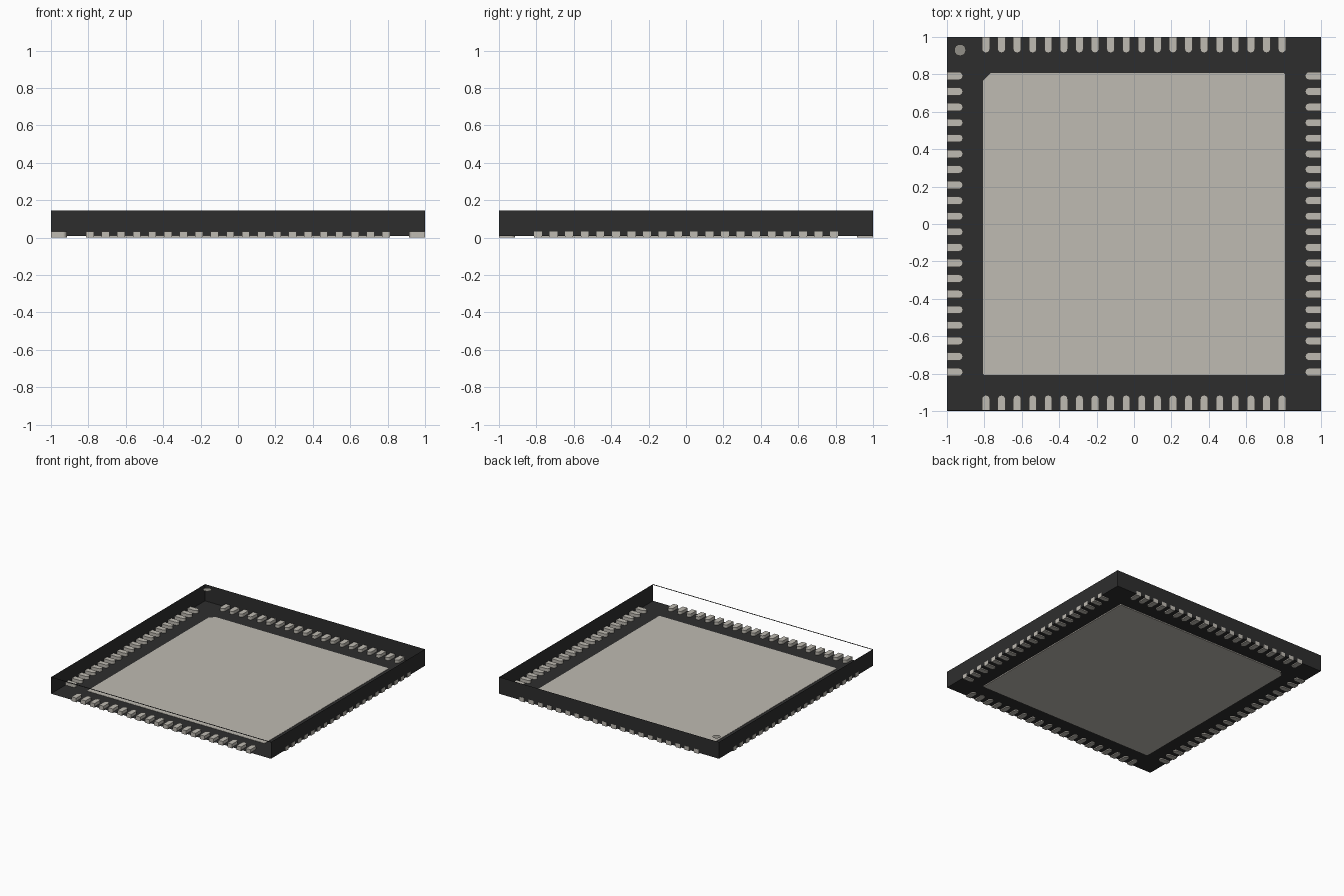
import bpy, bmesh, math
from mathutils import Matrix

cube = bpy.data.objects.get("Cube")
if cube:
    bpy.data.objects.remove(cube, do_unlink=True)


def material(name, rgb):
    m = bpy.data.materials.new(name)
    m.use_nodes = True
    m.diffuse_color = (*rgb, 1)
    bsdf = m.node_tree.nodes["Principled BSDF"]
    bsdf.inputs["Base Color"].default_value = (*rgb, 1)
    return m


BLACK = material("black_resin", (0.027, 0.027, 0.027))
METAL = material("pale_metal", (0.52, 0.495, 0.445))
GREY = material("marker_grey", (0.29, 0.28, 0.25))

HALF = 0.999        # half width of the body
FLOOR = 0.009       # underside of the body
TOP = 0.146         # upper edge of the walls
LEAD_TOP = 0.034
PITCH = 1 / 12
PER_SIDE = 20


def finish(bm, name, mat):
    bmesh.ops.recalc_face_normals(bm, faces=bm.faces)
    mesh = bpy.data.meshes.new(name)
    bm.to_mesh(mesh)
    bm.free()
    mesh.materials.append(mat)
    obj = bpy.data.objects.new(name, mesh)
    bpy.context.collection.objects.link(obj)
    return obj


def prism(bm, outline, z0, z1, matrix=Matrix()):
    """Extrude a flat outline from z0 to z1 and place it."""
    base = bm.faces.new([bm.verts.new((x, y, z0)) for x, y in outline])
    ext = bmesh.ops.extrude_face_region(bm, geom=[base], use_keep_orig=True)
    top = [v for v in ext["geom"] if isinstance(v, bmesh.types.BMVert)]
    bmesh.ops.translate(bm, verts=top, vec=(0, 0, z1 - z0))
    bmesh.ops.transform(bm, verts=list(base.verts) + top, matrix=matrix)


def arc(cx, cy, r, start, end, steps):
    angles = [math.radians(start + (end - start) * i / steps) for i in range(steps + 1)]
    return [(cx + r * math.cos(a), cy + r * math.sin(a)) for a in angles]


# Body: open tray, with the top and the front wall left out
bm = bmesh.new()
bmesh.ops.create_cube(bm, size=1)
bmesh.ops.scale(bm, verts=bm.verts, vec=(2 * HALF, 2 * HALF, TOP - FLOOR))
bmesh.ops.translate(bm, verts=bm.verts, vec=(0, 0, (TOP + FLOOR) / 2))
bm.normal_update()
gone = [f for f in bm.faces if f.normal.z > 0.9 or f.normal.y < -0.9]
bmesh.ops.delete(bm, geom=gone, context="FACES")
finish(bm, "package_body", BLACK)

# Thin rim over the open front
bm = bmesh.new()
e = 0.004
prism(bm, [(-HALF, -HALF), (HALF, -HALF), (HALF, -HALF + e), (-HALF, -HALF + e)], TOP - e, TOP)
finish(bm, "front_rim", BLACK)

# Leads: one row with rounded inner ends, turned to each side
w = 0.021
lead = [(-w, -1), (w, -1)] + arc(0, -0.915 - w, w, 0, 180, 10)
for side, name in enumerate(("front", "left", "back", "right")):
    bm = bmesh.new()
    turn = Matrix.Rotation(side * math.pi / 2, 4, "Z")
    for i in range(PER_SIDE):
        x = (i - (PER_SIDE - 1) / 2) * PITCH
        prism(bm, lead, 0, LEAD_TOP, turn @ Matrix.Translation((x, 0, 0)))
    finish(bm, name + "_leads", METAL)

# Centre pad with one chamfered corner by the marker
p, r, c = 0.807, 0.008, 0.04
pad = (arc(p - r, p - r, r, 0, 90, 3) + [(c - p, p), (-p, p - c)]
       + arc(r - p, r - p, r, 180, 270, 3) + arc(p - r, r - p, r, 270, 360, 3))
bm = bmesh.new()
prism(bm, pad, 0, FLOOR + 0.002)
finish(bm, "centre_pad", METAL)

# Round corner marker at the height of the wall tops
bm = bmesh.new()
bmesh.ops.create_circle(bm, cap_ends=True, segments=24, radius=0.031,
                        matrix=Matrix.Translation((-0.93, 0.93, TOP)))
finish(bm, "corner_marker", GREY)
